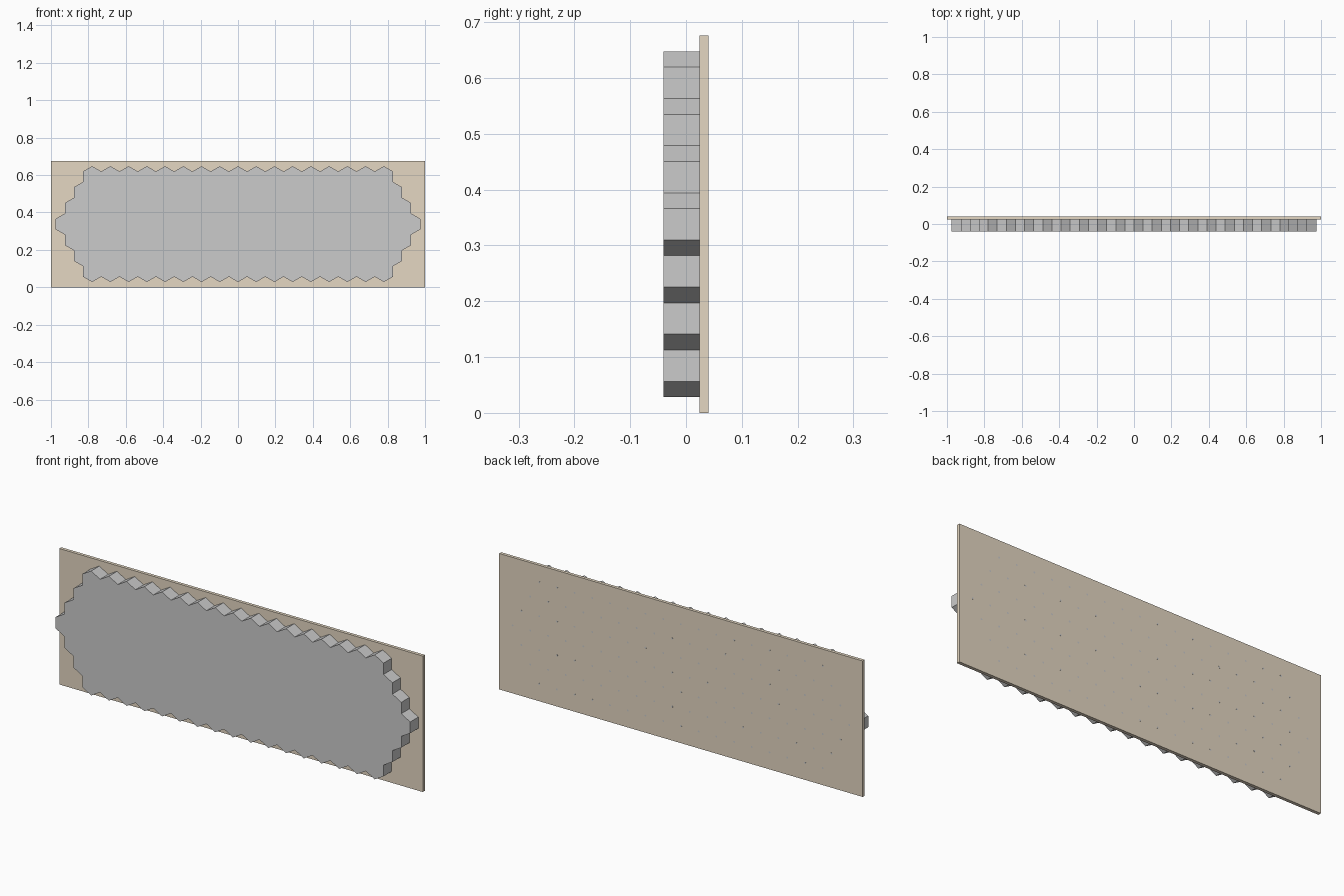
import bpy, bmesh, math
from mathutils import Matrix

if "Cube" in bpy.data.objects:
    bpy.data.objects.remove(bpy.data.objects["Cube"])

PITCH = 0.0975                  # hexagon width across flats
R = PITCH / math.sqrt(3)        # hexagon corner radius
ROWS = [17, 18, 19, 20, 19, 18, 17]
MID_Z = 0.338
FRONT_Y, BOARD_Y, BACK_Y = -0.04, 0.024, 0.04


def prism(bm, x, z, radius, y0, y1, sides):
    """Prism running along y between y0 and y1."""
    m = Matrix.Translation((x, (y0 + y1) / 2, z)) @ Matrix.Rotation(math.pi / 2, 4, 'X')
    if sides == 6:
        m = m @ Matrix.Rotation(0, 4, 'Z')
    bmesh.ops.create_cone(bm, cap_ends=True, segments=sides, radius1=radius,
                          radius2=radius, depth=y1 - y0, matrix=m)


def finish(bm, name, colour=None):
    bmesh.ops.recalc_face_normals(bm, faces=bm.faces)
    mesh = bpy.data.meshes.new(name)
    bm.to_mesh(mesh)
    bm.free()
    ob = bpy.data.objects.new(name, mesh)
    bpy.context.collection.objects.link(ob)
    if colour:
        mat = bpy.data.materials.new(name + "_colour")
        mat.diffuse_color = colour
        mat.use_nodes = True
        mat.node_tree.nodes["Principled BSDF"].inputs["Base Color"].default_value = mat.diffuse_color
        mesh.materials.append(mat)
    return ob


# Backing board
bm = bmesh.new()
bmesh.ops.create_cube(bm, size=1, matrix=Matrix.Translation((0, (BOARD_Y + BACK_Y) / 2, MID_Z))
                      @ Matrix.Diagonal((2, BACK_Y - BOARD_Y, 2 * MID_Z, 1)))
finish(bm, "backing_board", (0.78, 0.68, 0.54, 1))

# Honeycomb of touching hexagonal blocks, with small fixing pins through the board
tiles, pins = bmesh.new(), bmesh.new()
for row, count in enumerate(ROWS):
    z = MID_Z + (row - 3) * 1.5 * R
    for col in range(count):
        x = (col - (count - 1) / 2) * PITCH
        prism(tiles, x, z, R, FRONT_Y, BOARD_Y, 6)
        prism(pins, x, z, 0.005, BOARD_Y - 0.012, BACK_Y + 0.0002, 8)
finish(tiles, "hexagon_blocks")
finish(pins, "fixing_pins")
